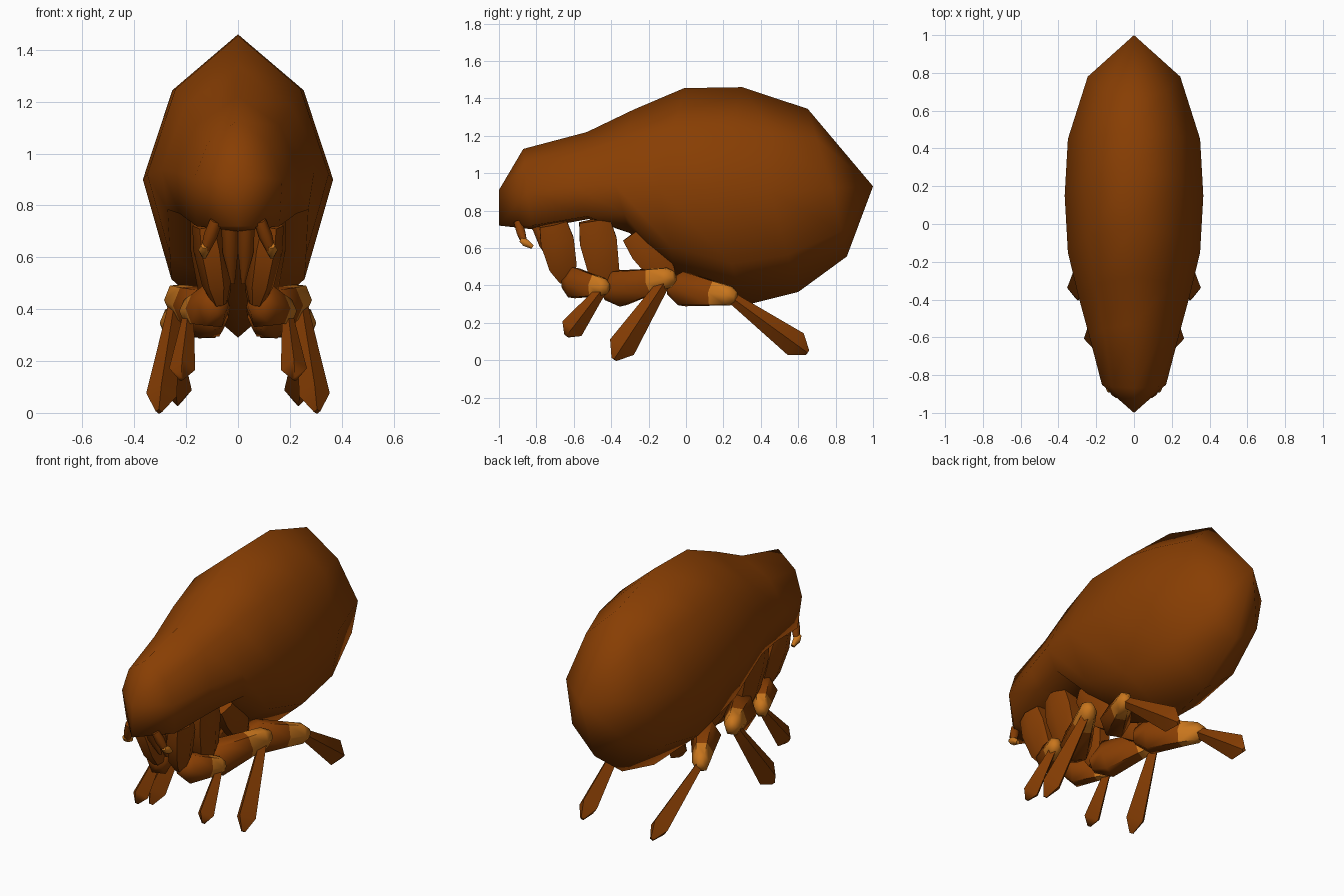
import bpy, bmesh, math
from mathutils import Vector

if "Cube" in bpy.data.objects:
    bpy.data.objects.remove(bpy.data.objects["Cube"])


def material(name, rgb):
    m = bpy.data.materials.new(name)
    m.diffuse_color = (*rgb, 1)
    m.use_nodes = True
    m.node_tree.nodes["Principled BSDF"].inputs["Base Color"].default_value = m.diffuse_color
    return m


BROWN = material("chestnut brown", (0.245, 0.048, 0.001))
ORANGE = material("joint orange", (0.58, 0.18, 0.012))


def finish(name, bm, angle, mirror=False):
    bmesh.ops.recalc_face_normals(bm, faces=bm.faces)
    me = bpy.data.meshes.new(name)
    bm.to_mesh(me)
    bm.free()
    me.materials.append(BROWN)
    me.materials.append(ORANGE)
    ob = bpy.data.objects.new(name, me)
    bpy.context.collection.objects.link(ob)
    if mirror:
        ob.modifiers.new("Mirror", 'MIRROR')
    bpy.ops.object.select_all(action='DESELECT')
    ob.select_set(True)
    bpy.context.view_layer.objects.active = ob
    bpy.ops.object.shade_smooth_by_angle(angle=math.radians(angle))
    return ob


def bridge(bm, a, b, mat=0):
    n = len(a)
    for i in range(n):
        j = (i + 1) % n
        bm.faces.new((a[i], a[j], b[j], b[i])).material_index = mat


# Body: slanted eight-sided rings, (y, z) at the top, sides and bottom,
# then how far the lower shoulder reaches out and down
def body():
    rings = [
        (0.17, (-0.87, 1.13), (-0.85, 0.90), (-0.82, 0.70), (0.94, 0.90)),
        (0.235, (-0.53, 1.22), (-0.60, 0.93), (-0.52, 0.755), (0.96, 0.92)),
        (0.295, (-0.28, 1.34), (-0.38, 0.94), (-0.30, 0.68), (0.92, 0.60)),
        (0.35, (-0.01, 1.455), (-0.15, 0.92), (-0.05, 0.43), (0.75, 0.63)),
        (0.367, (0.30, 1.46), (0.15, 0.90), (0.30, 0.29), (0.70, 0.63)),
        (0.35, (0.48, 1.40), (0.45, 0.90), (0.60, 0.365), (0.69, 0.63)),
        (0.245, (0.65, 1.345), (0.78, 0.92), (0.86, 0.555), (0.69, 0.63)),
    ]
    bm = bmesh.new()
    loops = []
    for w, top, side, bot, low in rings:
        loop = []
        for k in range(8):
            a = k * math.pi / 4
            s, c = math.sin(a), math.cos(a)
            end = top if c > 0 else bot
            out, t = abs(s), abs(c)
            if k % 2:  # shoulder points
                out, t = (0.69, 0.615) if c > 0 else low
            loop.append(bm.verts.new((math.copysign(w * out, s),
                                      side[0] + (end[0] - side[0]) * t,
                                      side[1] + (end[1] - side[1]) * t)))
        loops.append(loop)
    for a, b in zip(loops, loops[1:]):
        bridge(bm, a, b)
    # pointed tail
    tip = bm.verts.new((0, 1.0, 0.93))
    for i in range(8):
        bm.faces.new((loops[-1][i], loops[-1][(i + 1) % 8], tip))
    # upright ridge at the snout
    hi, lo = bm.verts.new((0, -1, 0.91)), bm.verts.new((0, -1, 0.72))
    f = loops[0]
    for i in (0, 1, 6, 7):
        bm.faces.new((f[i], f[(i + 1) % 8], hi))
    for i in (2, 3, 4, 5):
        bm.faces.new((f[i], f[(i + 1) % 8], lo))
    bm.faces.new((f[2], hi, lo))
    bm.faces.new((f[6], hi, lo))
    finish("body", bm, 180)


# Limb: tube through (point, radius) stations, one material index per span
def limb(name, stations, mats, squash=1.0, sides=6):
    bm = bmesh.new()
    pts = [Vector(p) for p, r in stations]
    d = (pts[-1] - pts[0]).normalized()
    u = Vector((1, 0, 0))
    u = (u - d * u.dot(d)).normalized()
    v = d.cross(u)
    loops = []
    for p, (_, r) in zip(pts, stations):
        angles = [k * math.tau / sides for k in range(sides)]
        loops.append([bm.verts.new(p + r * (squash * math.cos(a) * u + math.sin(a) * v))
                      for a in angles])
    for a, b, m in zip(loops, loops[1:], mats):
        bridge(bm, a, b, m)
    bm.faces.new(loops[0]).material_index = mats[0]
    bm.faces.new(loops[-1]).material_index = mats[-1]
    finish(name, bm, 62, mirror=True)


def along(a, b, spec):
    a, b = Vector(a), Vector(b)
    return [(a.lerp(b, t), r) for t, r in spec]


# Leg: hip segment, thigh with an orange knee band, and club-shaped shin
def leg(name, hip, heel, knee, foot, s, hip_s):
    limb(name + "_hip", along(hip, heel, [(0, 0.095 * hip_s), (0.3, 0.115 * hip_s),
                                         (0.75, 0.095 * hip_s), (1.0, 0.045 * hip_s)]),
         [0, 0, 0], 0.66)
    limb(name + "_thigh", along(heel, knee, [(-0.05, 0.05 * s), (0.2, 0.11 * s),
                                            (0.72, 0.078 * s), (1.0, 0.063 * s),
                                            (1.12, 0.03 * s)]),
         [0, 0, 1, 1], 0.8)
    limb(name + "_shin", along(knee, foot, [(0, 0.032 * s), (0.12, 0.036 * s),
                                           (0.85, 0.076 * s), (1.0, 0.016 * s)]),
         [0, 0, 0], 0.78, 4)


body()
leg("front_leg", (0.12, -0.71, 0.73), (0.07, -0.64, 0.42), (0.19, -0.44, 0.39),
    (0.22, -0.64, 0.13), 0.85, 0.9)
leg("middle_leg", (0.12, -0.49, 0.75), (0.08, -0.42, 0.37), (0.24, -0.10, 0.44),
    (0.305, -0.385, 0.005), 1.0, 1.0)
leg("rear_leg", (0.10, -0.28, 0.68), (0.09, -0.07, 0.39), (0.26, 0.23, 0.345),
    (0.23, 0.65, 0.04), 0.95, 0.85)

# Mouth feelers: brown stalk and small orange tip
limb("feeler_stalk", along((0.085, -0.90, 0.74), (0.125, -0.865, 0.63),
                           [(0, 0.024), (0.5, 0.027), (1, 0.018)]), [0, 0])
limb("feeler_tip", along((0.13, -0.885, 0.645), (0.13, -0.82, 0.605),
                         [(0, 0.013), (0.4, 0.024), (1, 0.012)]), [1, 1])
# Central beak between the front hips
limb("beak", [((0.03, -0.80, 0.73), 0.035), ((0.03, -0.76, 0.62), 0.03),
              ((0.02, -0.70, 0.50), 0.008)], [0, 0])
